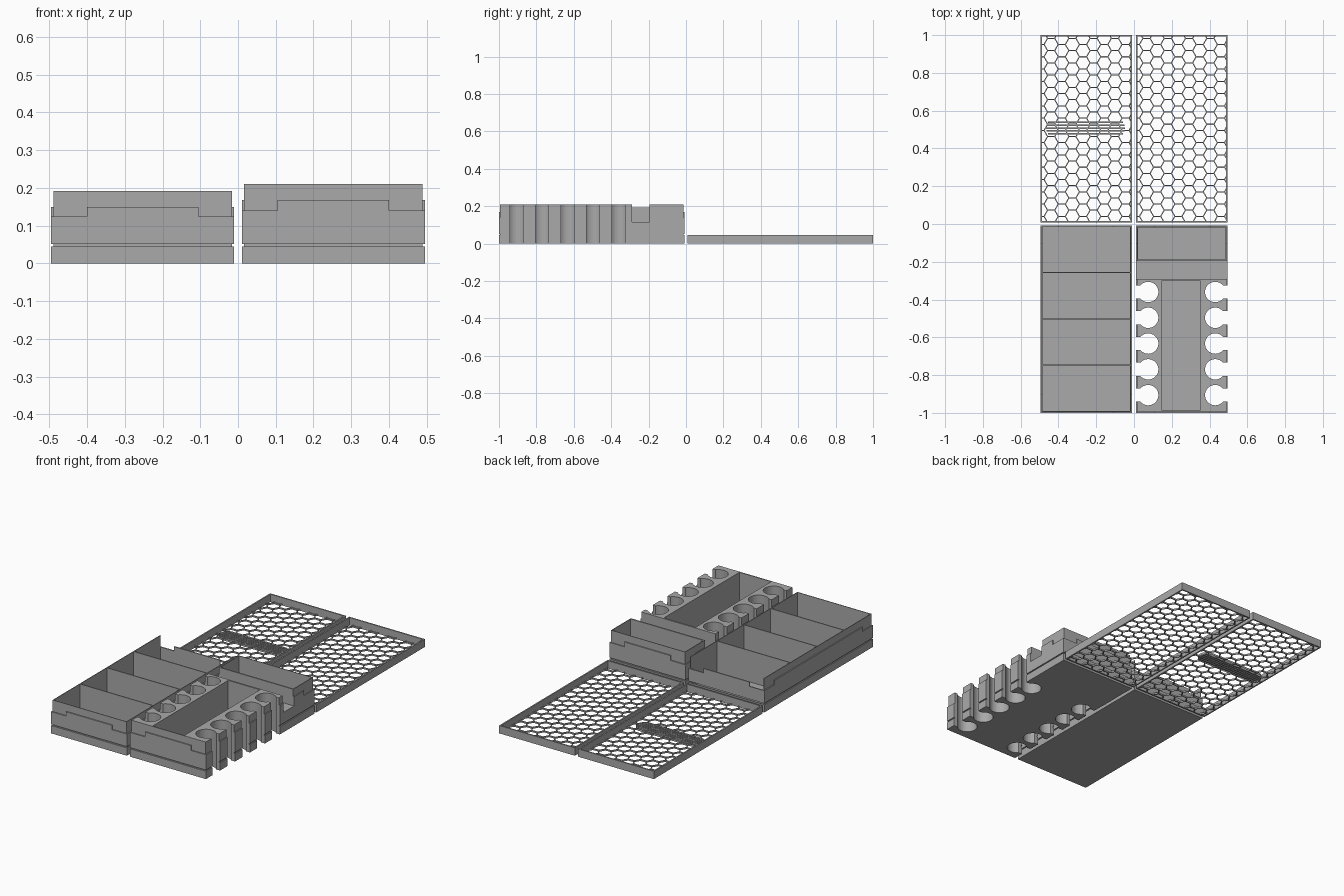
import bpy, bmesh, math
from mathutils import Vector

cube = bpy.data.objects.get("Cube")
if cube:
    bpy.data.objects.remove(cube, do_unlink=True)

grey = bpy.data.materials.new("plain grey plastic")
grey.use_nodes = True
GREY = (0.4, 0.4, 0.4, 1)
grey.diffuse_color = GREY
grey.node_tree.nodes["Principled BSDF"].inputs["Base Color"].default_value = GREY

WIDTH, LENGTH, GAP = 0.485, 0.992, 0.01
HALF = WIDTH / 2
CENTRE_X = GAP + HALF
BACK, FRONT = -0.008, -1.0


def finish(name, bm):
    bmesh.ops.recalc_face_normals(bm, faces=bm.faces)
    mesh = bpy.data.meshes.new(name)
    bm.to_mesh(mesh)
    bm.free()
    mesh.materials.append(grey)
    obj = bpy.data.objects.new(name, mesh)
    bpy.context.collection.objects.link(obj)
    return obj


def prism(bm, points, direction):
    """Extrude a closed outline along a direction."""
    face = bm.faces.new([bm.verts.new(p) for p in points])
    new = bmesh.ops.extrude_face_region(bm, geom=[face])["geom"]
    verts = [v for v in new if isinstance(v, bmesh.types.BMVert)]
    bmesh.ops.translate(bm, verts=verts, vec=Vector(direction))


def box(bm, x0, x1, y0, y1, z0, z1):
    prism(bm, [(x0, y0, z0), (x1, y0, z0), (x1, y1, z0), (x0, y1, z0)], (0, 0, z1 - z0))


def bake(obj):
    """Replace a mesh with its modified result."""
    graph = bpy.context.evaluated_depsgraph_get()
    mesh = bpy.data.meshes.new_from_object(obj.evaluated_get(graph))
    obj.modifiers.clear()
    obj.data = mesh


def cut(obj, cutter):
    mod = obj.modifiers.new("cut", "BOOLEAN")
    mod.operation, mod.solver, mod.object = "DIFFERENCE", "EXACT", cutter
    bake(obj)


def stepped(length, z0, corner, middle):
    """Outline of a skirt that is taller in its middle."""
    h, s = length / 2, length / 2 - 0.095
    return [(-h, z0), (h, z0), (h, corner), (s, corner), (s, middle),
            (-s, middle), (-s, corner), (-h, corner)]


def tray(name, cx, top, corner, middle, cutter):
    """Tray core, stepped skirt and foot band, all cut by one cutter."""
    x0, x1 = cx - HALF, cx + HALF
    cy = (FRONT + BACK) / 2
    inset, skin = 0.006, 0.007
    parts = []
    bm = bmesh.new()
    box(bm, x0 + inset, x1 - inset, FRONT + inset, BACK - inset, 0, top)
    parts.append(finish(name + "_core", bm))
    # foot band and skirt, one plate for each side
    for label, z0, low, high in (("foot", 0, 0.045, 0.045), ("skirt", 0.052, corner, middle)):
        for side, x in (("right", x0), ("left", x1 - skin)):
            bm = bmesh.new()
            if label == "foot":
                box(bm, x, x + skin, FRONT, BACK, z0, high)
            else:
                prism(bm, [(x, cy + u, z) for u, z in stepped(LENGTH, z0, low, high)], (skin, 0, 0))
            parts.append(finish(f"{name}_{side}_{label}", bm))
        for side, y in (("front", FRONT), ("back", BACK - skin)):
            bm = bmesh.new()
            if label == "foot":
                box(bm, x0, x1, y, y + skin, z0, high)
            else:
                prism(bm, [(cx + u, y, z) for u, z in stepped(WIDTH, z0, low, high)], (0, skin, 0))
            parts.append(finish(f"{name}_{side}_{label}", bm))
    for part in parts:
        if "core" in part.name or "left_" in part.name or "right_" in part.name:
            cut(part, cutter)
    bpy.data.objects.remove(cutter, do_unlink=True)


FLOOR, ABOVE, WALL = 0.012, 0.3, 0.01

# divided tray: four equal compartments
bm = bmesh.new()
pitch = (LENGTH - WALL) / 4
for i in range(4):
    y = FRONT + WALL + i * pitch
    box(bm, -CENTRE_X - HALF + WALL, -CENTRE_X + HALF - WALL, y, y + pitch - 0.006, FLOOR, ABOVE)
cutter = finish("compartment_cutter", bm)
cutter.hide_render = True
tray("divided_tray", -CENTRE_X, 0.192, 0.125, 0.15, cutter)

# tube tray: back compartment, cross trough, long bin and two rows of open clips
bm = bmesh.new()
box(bm, CENTRE_X - HALF + WALL, CENTRE_X + HALF - WALL, -0.187, BACK - WALL, FLOOR, ABOVE)
box(bm, -0.1, 0.7, -0.29, -0.195, 0.115, ABOVE)
box(bm, 0.147, 0.35, -0.988, -0.3, FLOOR, ABOVE)
RADIUS, SLOT = 0.054, 0.035
start = math.asin(SLOT / RADIUS)
sweep = 2 * math.pi - 2 * start
for side in (-1, 1):
    for i in range(5):
        cy = -0.36 - i * 0.1365
        keyhole = [(0.1, -SLOT), (0.1, SLOT)]
        for k in range(29):
            a = start + sweep * k / 28
            keyhole.append((RADIUS * math.cos(a), RADIUS * math.sin(a)))
        prism(bm, [(CENTRE_X + side * (0.1775 + u), cy + v, -0.1) for u, v in keyhole], (0, 0, 0.5))
cutter = finish("tube_cutter", bm)
cutter.hide_render = True
tray("tube_tray", CENTRE_X, 0.21, 0.14, 0.168, cutter)


def open_cells(name, bm, border, height):
    """Turn each face into a thin frame and give it height."""
    cells = [f for f in bm.faces if f.calc_area() > 0.0002]
    bmesh.ops.inset_individual(bm, faces=cells, thickness=border, use_even_offset=True)
    bmesh.ops.delete(bm, geom=cells, context="FACES")
    for f in bm.faces:
        f.normal_update()
        if f.normal.z < 0:
            f.normal_flip()
    mesh_faces = list(bm.faces)
    new = bmesh.ops.extrude_face_region(bm, geom=mesh_faces)["geom"]
    verts = [v for v in new if isinstance(v, bmesh.types.BMVert)]
    bmesh.ops.translate(bm, verts=verts, vec=(0, 0, height))
    return finish(name, bm)


def lid(name, cx):
    y0, y1, rim = 0.008, 1.0, 0.008
    x0, x1 = cx - HALF, cx + HALF
    # raised rim
    bm = bmesh.new()
    for a, b in ((x0, x0 + rim), (x1 - rim, x1)):
        box(bm, a, b, y0, y1, 0, 0.045)
    for a, b in ((y0, y0 + rim), (y1 - rim, y1)):
        box(bm, x0 + rim, x1 - rim, a, b, 0, 0.045)
    finish(name + "_rim", bm)
    # honeycomb floor trimmed to the rim
    bm = bmesh.new()
    across = 0.065
    r = across / math.sqrt(3)
    for i in range(11):
        for j in range(18):
            hx = x0 + i * 1.5 * r
            hy = y0 + (j + 0.5 * (i % 2)) * across
            bm.faces.new([bm.verts.new((hx + r * math.cos(k * math.pi / 3),
                                        hy + r * math.sin(k * math.pi / 3), 0)) for k in range(6)])
    bmesh.ops.remove_doubles(bm, verts=bm.verts, dist=0.001)
    m = rim / 2
    for co, no in (((x0 + m, 0, 0), (-1, 0, 0)), ((x1 - m, 0, 0), (1, 0, 0)),
                   ((0, y0 + m, 0), (0, -1, 0)), ((0, y1 - m, 0), (0, 1, 0))):
        geom = list(bm.verts) + list(bm.edges) + list(bm.faces)
        bmesh.ops.bisect_plane(bm, geom=geom, plane_co=co, plane_no=no, clear_outer=True)
    open_cells(name + "_honeycomb", bm, 0.0028, 0.009)


lid("plain_lid", CENTRE_X)
lid("badge_lid", -CENTRE_X)

# rounded vent badge with slats
bx, by, br, bl = -0.257, 0.508, 0.048, 0.164
bm = bmesh.new()
outline = []
for k in range(26):
    a = -math.pi / 2 + math.pi * (k if k < 13 else k - 1) / 12
    outline.append((bx + (bl if k < 13 else -bl) + br * math.cos(a), by + br * math.sin(a), 0))
bm.faces.new([bm.verts.new(p) for p in outline])
open_cells("badge_frame", bm, 0.006, 0.012)
bm = bmesh.new()
for i in range(-2, 3):
    y = i * 0.0155
    reach = bl + math.sqrt(br * br - y * y) - 0.003
    box(bm, bx - reach, bx + reach, by + y - 0.004, by + y + 0.004, 0, 0.011)
finish("badge_slats", bm)
